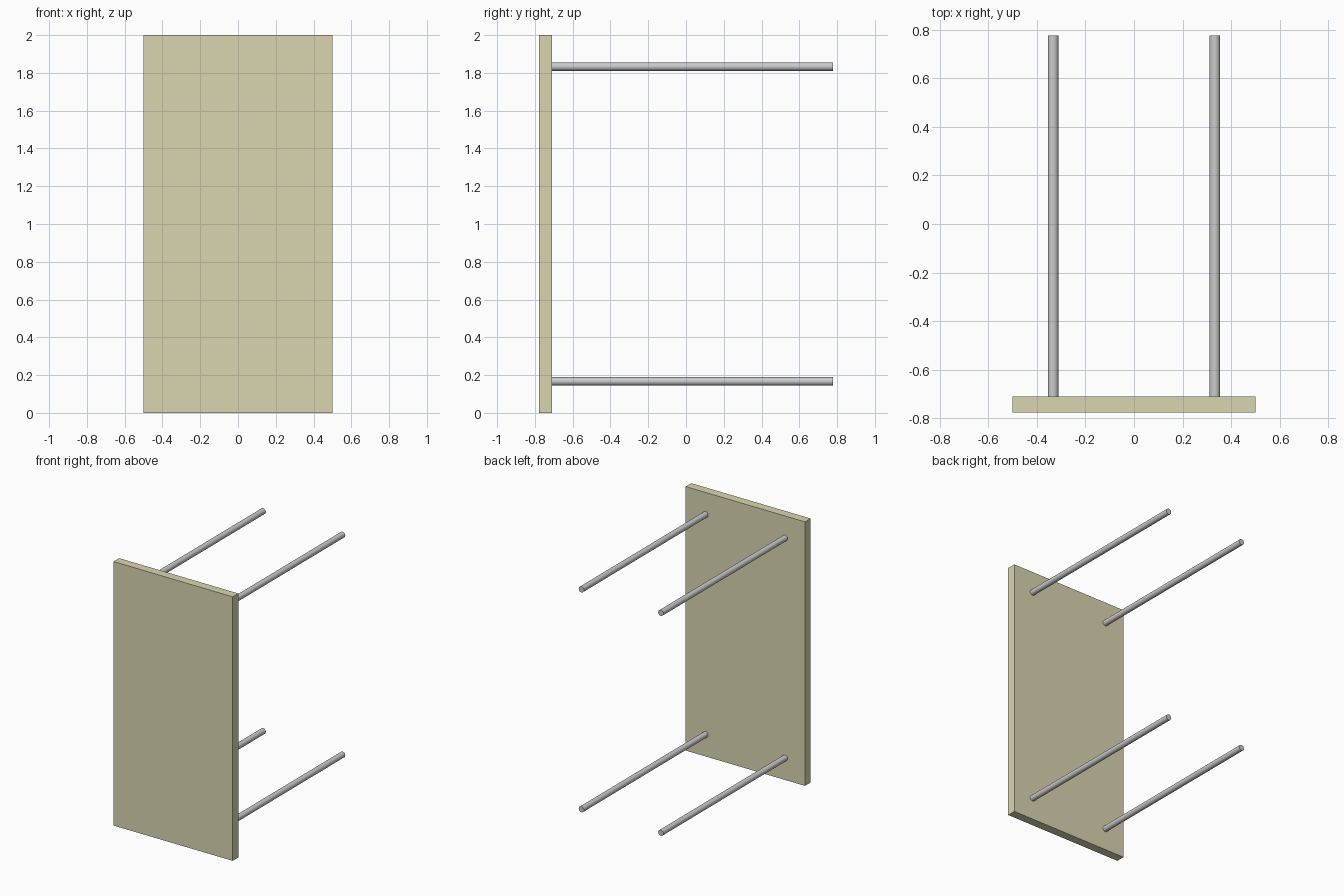
import bpy
from math import radians

if "Cube" in bpy.data.objects:
    bpy.data.objects.remove(bpy.data.objects["Cube"])

HALF_Y = 0.777          # half of the total depth
PANEL_T = 0.067         # panel thickness
PANEL_BACK = -HALF_Y + PANEL_T
LEG_R = 0.022
LEG_X, LEG_Z = 0.333, 0.833   # leg offsets from the panel centre

# Table top, standing on its short edge
bpy.ops.mesh.primitive_cube_add(size=1, location=(0, -HALF_Y + PANEL_T / 2, 1))
top = bpy.context.object
top.name = "table_top"
top.scale = (1, PANEL_T, 2)
bpy.ops.object.transform_apply(location=False, rotation=False, scale=True)
mat = bpy.data.materials.new("pale_wood")
mat.diffuse_color = (0.70, 0.67, 0.44, 1)
mat.use_nodes = True
mat.node_tree.nodes["Principled BSDF"].inputs["Base Color"].default_value = mat.diffuse_color
top.data.materials.append(mat)


# Round legs pointing backwards from the top
def add_leg(name, x, z):
    length = HALF_Y - PANEL_BACK
    bpy.ops.mesh.primitive_cylinder_add(
        vertices=32, radius=LEG_R, depth=length,
        location=(x, PANEL_BACK + length / 2, z), rotation=(radians(90), 0, 0))
    bpy.context.object.name = name
    bpy.ops.object.shade_smooth_by_angle(angle=radians(40))


for side, sx in (("left", -1), ("right", 1)):
    for level, sz in (("lower", -1), ("upper", 1)):
        add_leg(f"{level}_{side}_leg", sx * LEG_X, 1 + sz * LEG_Z)
